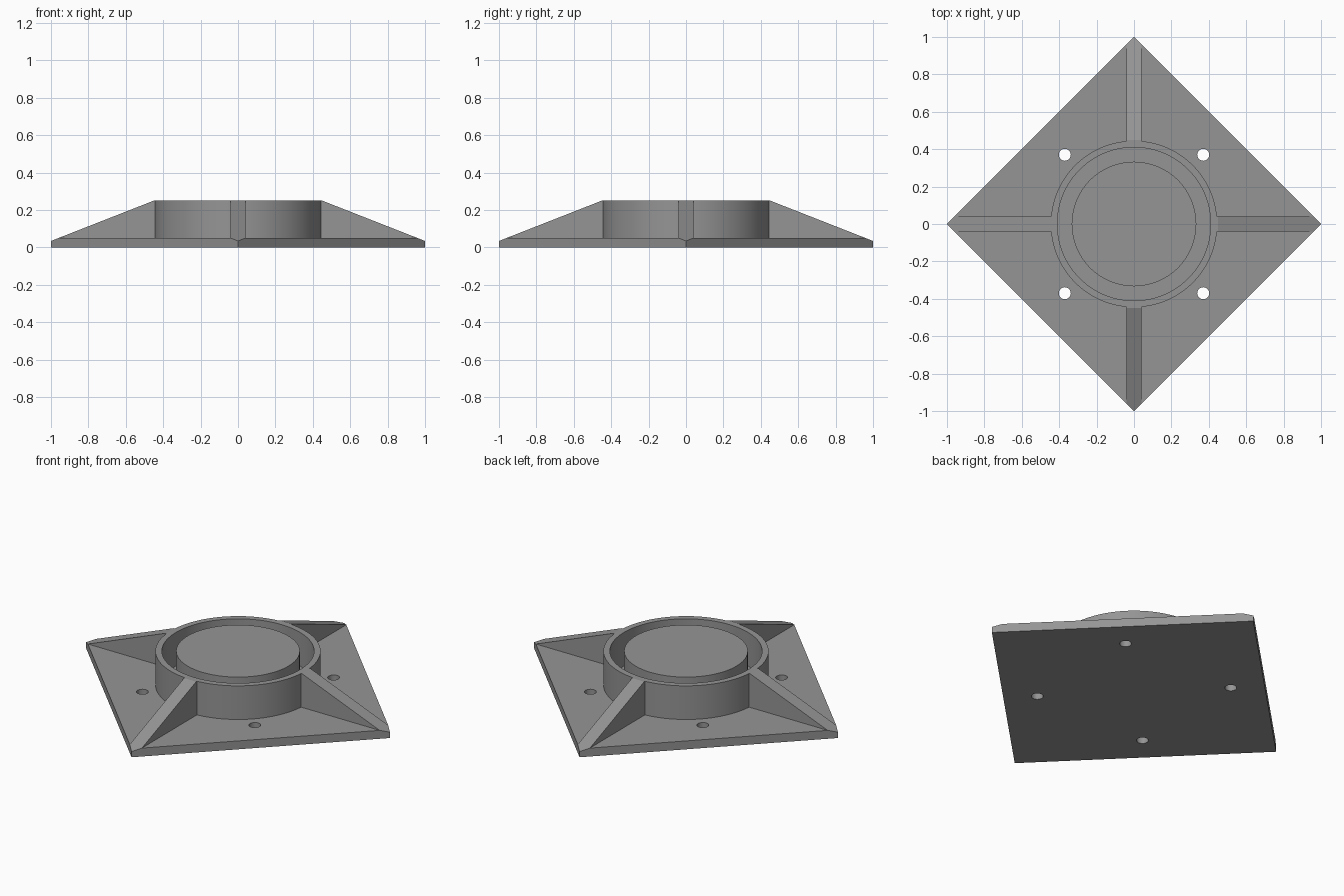
import bpy, bmesh, math
from mathutils import Matrix

if "Cube" in bpy.data.objects:
    bpy.data.objects.remove(bpy.data.objects["Cube"])

PLATE, TOP = 0.05, 0.25        # plate thickness, overall height
R_OUT, R_IN, R_CORE = 0.445, 0.41, 0.333
RIB_HALF = 0.04
RIB_END = 1 - RIB_HALF         # where the rib slope meets the plate

grey = bpy.data.materials.new("mid grey")
grey.diffuse_color = (0.30, 0.30, 0.30, 1)
grey.use_nodes = True
grey.node_tree.nodes["Principled BSDF"].inputs["Base Color"].default_value = grey.diffuse_color


def add_object(name, bm, smooth=False):
    bmesh.ops.recalc_face_normals(bm, faces=bm.faces)
    mesh = bpy.data.meshes.new(name)
    bm.to_mesh(mesh)
    bm.free()
    mesh.materials.append(grey)
    ob = bpy.data.objects.new(name, mesh)
    bpy.context.collection.objects.link(ob)
    if smooth:
        bpy.ops.object.select_all(action='DESELECT')
        ob.select_set(True)
        bpy.context.view_layer.objects.active = ob
        bpy.ops.object.shade_smooth_by_angle(angle=math.radians(30))
    return ob


def prism(bm, points, direction):
    face = bm.faces.new([bm.verts.new(p) for p in points])
    new = bmesh.ops.extrude_face_region(bm, geom=[face])["geom"]
    bmesh.ops.translate(bm, vec=direction,
                        verts=[v for v in new if isinstance(v, bmesh.types.BMVert)])


def lathe(name, profile, closed, steps=96):
    bm = bmesh.new()
    verts = [bm.verts.new((r, 0, z)) for r, z in profile]
    edges = [bm.edges.new(pair) for pair in zip(verts, verts[1:])]
    if closed:
        edges.append(bm.edges.new((verts[-1], verts[0])))
    bmesh.ops.spin(bm, geom=verts + edges, cent=(0, 0, 0), axis=(0, 0, 1),
                   angle=math.tau, steps=steps)
    bmesh.ops.remove_doubles(bm, verts=bm.verts, dist=1e-5)
    return add_object(name, bm, True)


# Diamond base plate, corners trimmed by the rib slope
bm = bmesh.new()
prism(bm, [(1, 0, 0), (0, 1, 0), (-1, 0, 0), (0, -1, 0)], (0, 0, PLATE))
run, rise = RIB_END - 0.45, TOP - PLATE
for i in range(4):
    a = i * math.pi / 2
    normal = (rise * math.cos(a), rise * math.sin(a), run)
    point = (RIB_END * math.cos(a), RIB_END * math.sin(a), PLATE)
    cut = bmesh.ops.bisect_plane(bm, geom=bm.verts[:] + bm.edges[:] + bm.faces[:],
                                 plane_co=point, plane_no=normal, clear_outer=True)
    bmesh.ops.holes_fill(bm, edges=[e for e in bm.edges if e.is_boundary], sides=0)
plate = add_object("base_plate", bm)

# Four screw holes
bm = bmesh.new()
for x in (-0.37, 0.37):
    for y in (-0.37, 0.37):
        bmesh.ops.create_cone(bm, cap_ends=True, segments=32, radius1=0.032, radius2=0.032,
                              depth=0.3, matrix=Matrix.Translation((x, y, 0)))
cutter = add_object("screw_hole_cutter", bm)
cutter.hide_render = True
cutter.hide_viewport = True
mod = plate.modifiers.new("screw_holes", 'BOOLEAN')
mod.operation = 'DIFFERENCE'
mod.solver = 'EXACT'
mod.object = cutter

# Outer ring wall and the solid core inside it
lathe("ring_wall", [(R_IN, PLATE), (R_OUT, PLATE), (R_OUT, TOP), (R_IN, TOP)], True)
lathe("centre_core", [(0, PLATE), (R_CORE, PLATE), (R_CORE, TOP), (0, TOP)], False)

# Sloping ribs from the ring to the corners
for i, side in enumerate(("right", "back", "left", "front")):
    bm = bmesh.new()
    prism(bm, [(0.44, -RIB_HALF, PLATE), (0.44, -RIB_HALF, TOP), (0.45, -RIB_HALF, TOP),
               (RIB_END, -RIB_HALF, PLATE)], (0, 2 * RIB_HALF, 0))
    bmesh.ops.rotate(bm, cent=(0, 0, 0), verts=bm.verts,
                     matrix=Matrix.Rotation(i * math.pi / 2, 3, 'Z'))
    add_object("rib_" + side, bm)
